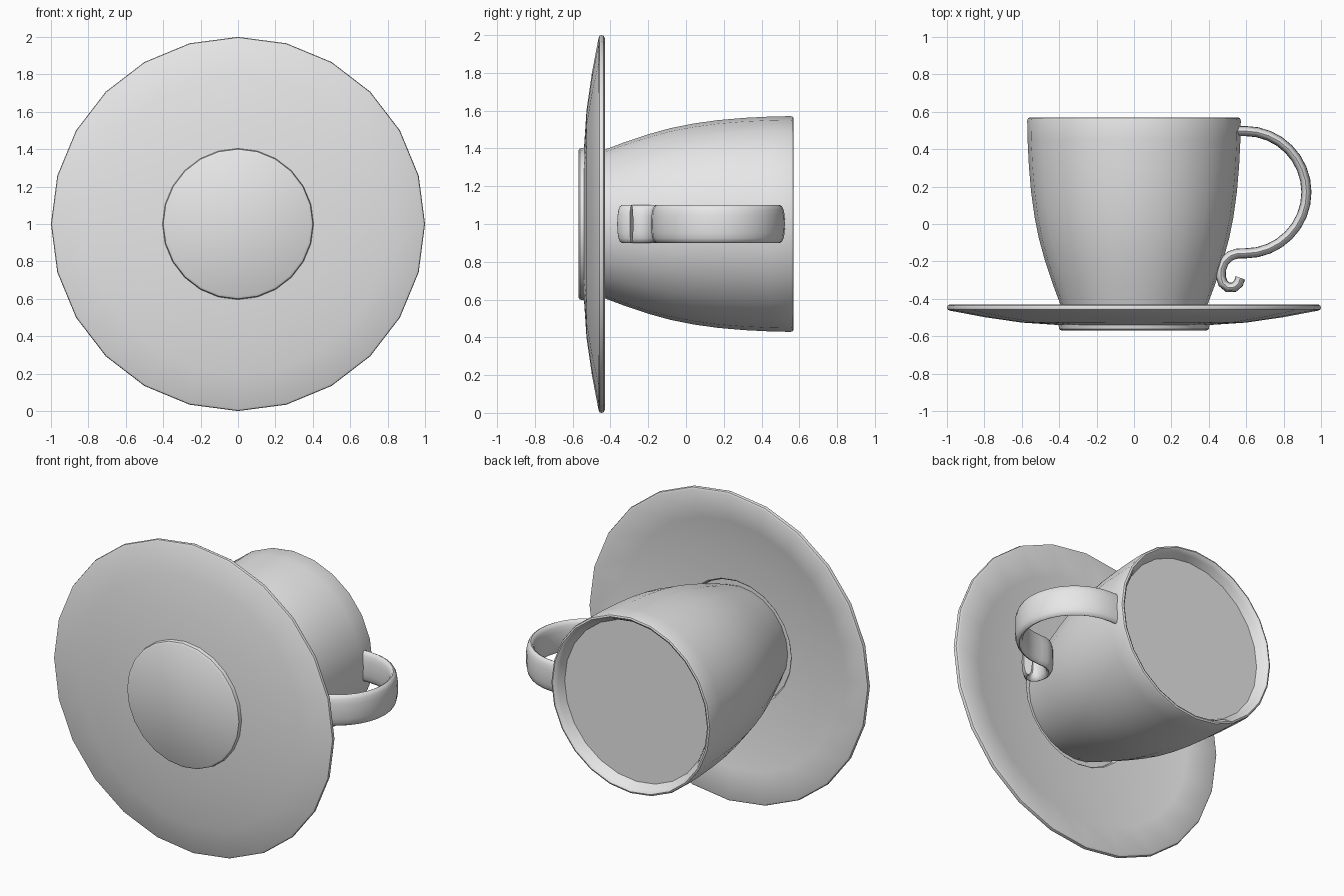
import bpy
import bmesh
import math
from mathutils import Vector

if "Cube" in bpy.data.objects:
    bpy.data.objects.remove(bpy.data.objects["Cube"], do_unlink=True)

SIDES = 24
CENTRE_Z = 1.0

# One plain grey for everything
grey = bpy.data.materials.new("plain_grey")
grey.use_nodes = True
grey.diffuse_color = (0.8, 0.8, 0.8, 1)
grey.node_tree.nodes["Principled BSDF"].inputs["Base Color"].default_value = (0.8, 0.8, 0.8, 1)


def finish(name, bm):
    """Turn a bmesh into a smooth-shaded grey object."""
    bmesh.ops.recalc_face_normals(bm, faces=bm.faces)
    mesh = bpy.data.meshes.new(name)
    bm.to_mesh(mesh)
    bm.free()
    mesh.materials.append(grey)
    obj = bpy.data.objects.new(name, mesh)
    bpy.context.collection.objects.link(obj)
    bpy.ops.object.select_all(action="DESELECT")
    obj.select_set(True)
    bpy.context.view_layer.objects.active = obj
    bpy.ops.object.shade_smooth_by_angle(angle=math.radians(40))
    return obj


def skin(bm, rings):
    """Bridge a row of closed rings with quads and cap both ends."""
    for a, b in zip(rings, rings[1:]):
        n = len(a)
        for i in range(n):
            j = (i + 1) % n
            bm.faces.new((a[i], a[j], b[j], b[i]))
    bm.faces.new(rings[0])
    bm.faces.new(rings[-1])


def turned(name, profile):
    """Lathe (radius, y) points around the horizontal y axis."""
    bm = bmesh.new()
    rings = []
    for r, y in profile:
        angles = [math.tau * i / SIDES for i in range(SIDES)]
        rings.append([bm.verts.new((r * math.cos(a), y, CENTRE_Z + r * math.sin(a)))
                      for a in angles])
    skin(bm, rings)
    return finish(name, bm)


# Saucer: foot, curved underside, rounded rim, dished top and a well for the cup
turned("saucer", [
    (0.388, -0.57), (0.40, -0.562), (0.404, -0.54), (0.60, -0.527), (0.80, -0.498),
    (0.985, -0.463), (0.997, -0.457), (1.0, -0.447), (0.996, -0.436), (0.985, -0.43),
    (0.80, -0.464), (0.60, -0.492), (0.40, -0.507), (0.392, -0.515), (0.388, -0.54)])

# Cup: swelling wall, rounded rim and the drink's flat surface just inside
turned("cup", [
    (0.348, -0.545), (0.367, -0.50), (0.39, -0.44), (0.435, -0.32), (0.475, -0.20),
    (0.508, -0.08), (0.532, 0.04), (0.55, 0.17), (0.562, 0.31), (0.569, 0.45),
    (0.571, 0.553), (0.567, 0.566), (0.557, 0.57), (0.546, 0.564), (0.534, 0.545),
    (0.515, 0.505)])

# Handle: a half-circle loop ending in a small curl against the cup
path = [Vector((0.54, 0.497))]
for i in range(17):
    a = math.radians(90 - 180 * i / 16)
    path.append(Vector((0.595 + 0.327 * math.cos(a), 0.17 + 0.327 * math.sin(a))))
path += [Vector(p) for p in (
    (0.555, -0.157), (0.515, -0.17), (0.482, -0.20), (0.466, -0.24), (0.464, -0.28),
    (0.475, -0.316), (0.502, -0.339), (0.535, -0.338), (0.558, -0.318), (0.569, -0.288))]

bm = bmesh.new()
rings = []
for i, p in enumerate(path):
    tangent = (path[min(i + 1, len(path) - 1)] - path[max(i - 1, 0)]).normalized()
    side = Vector((-tangent.y, tangent.x))
    ring = []
    for k in range(16):
        a = math.tau * k / 16
        c, s = math.cos(a), math.sin(a)
        # Flattened oval band section
        across = 0.1 * math.copysign(abs(c) ** 0.8, c)
        out = 0.027 * math.copysign(abs(s) ** 0.9, s)
        q = p + side * out
        ring.append(bm.verts.new((q.x, q.y, CENTRE_Z + across)))
    rings.append(ring)
skin(bm, rings)
finish("handle", bm)
